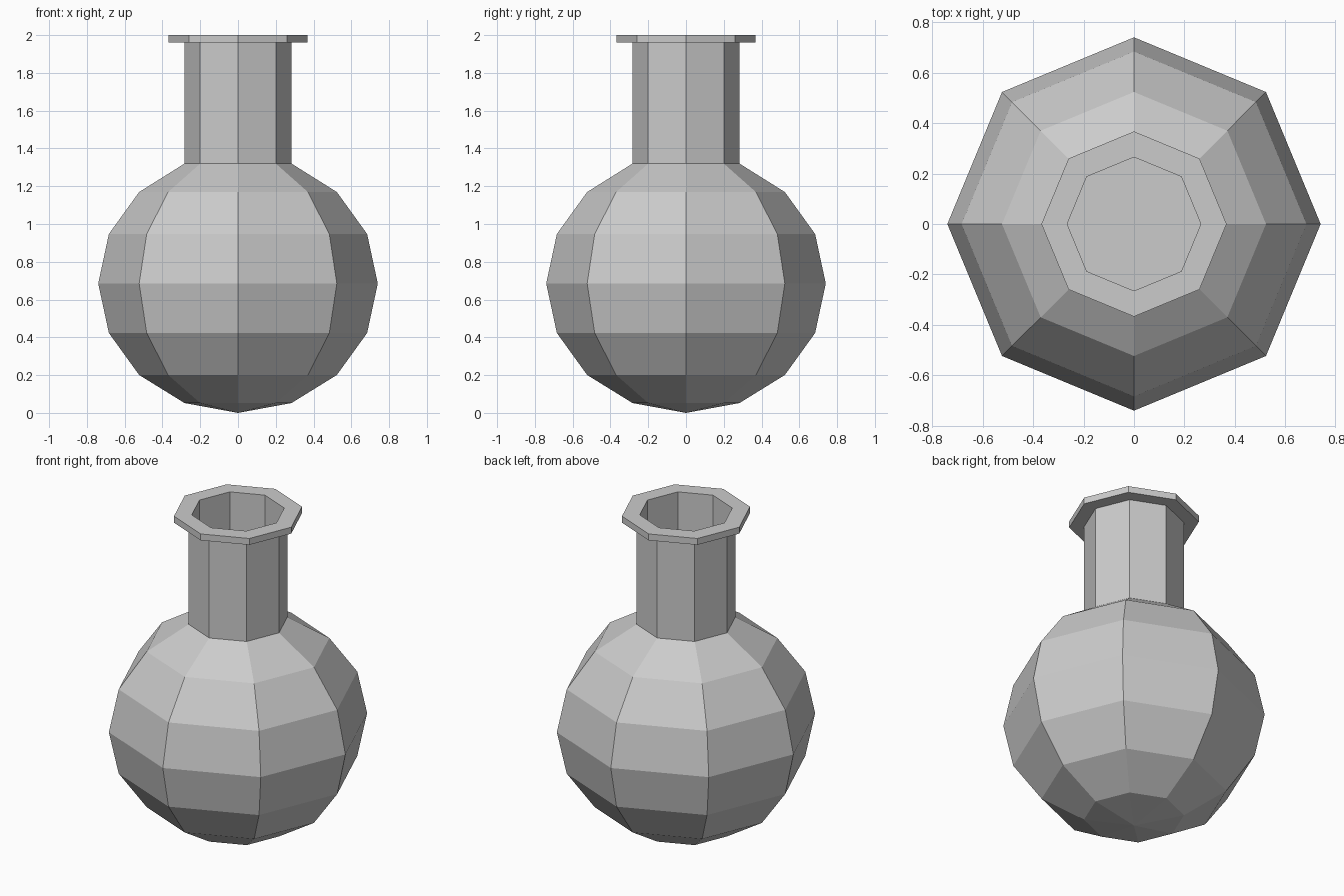
import bpy, bmesh
from math import sin, cos, pi

if "Cube" in bpy.data.objects:
    bpy.data.objects.remove(bpy.data.objects["Cube"])

SIDES = 8
R, H = 0.74, 0.685      # bulb radius and half height


def lathe(name, profile):
    """Spin an (r, z) profile into a flat-faced eight-sided object."""
    bm = bmesh.new()
    rings = []
    for r, z in profile:
        if r == 0:
            rings.append([bm.verts.new((0, 0, z))] * SIDES)
        else:
            rings.append([bm.verts.new((r * cos(2 * pi * i / SIDES),
                                        r * sin(2 * pi * i / SIDES), z))
                          for i in range(SIDES)])
    for a, b in zip(rings, rings[1:]):
        for i in range(SIDES):
            j = (i + 1) % SIDES
            bm.faces.new(list(dict.fromkeys((a[i], a[j], b[j], b[i]))))
    bmesh.ops.recalc_face_normals(bm, faces=bm.faces)
    mesh = bpy.data.meshes.new(name)
    bm.to_mesh(mesh)
    bm.free()
    obj = bpy.data.objects.new(name, mesh)
    bpy.context.collection.objects.link(obj)
    return obj


# Round bulb, from the bottom pole up to the base of the neck
profile = [(0, 0)]
profile += [(R * sin(k * pi / 8), H - H * cos(k * pi / 8)) for k in range(1, 7)]
profile.append((0.283, 1.32))

# Neck, flared rim, and the hollow inside the neck
profile += [(0.283, 1.96), (0.367, 1.96), (0.367, 2.0),
            (0.265, 2.0), (0.265, 1.33), (0, 1.33)]
lathe("flask", profile)
